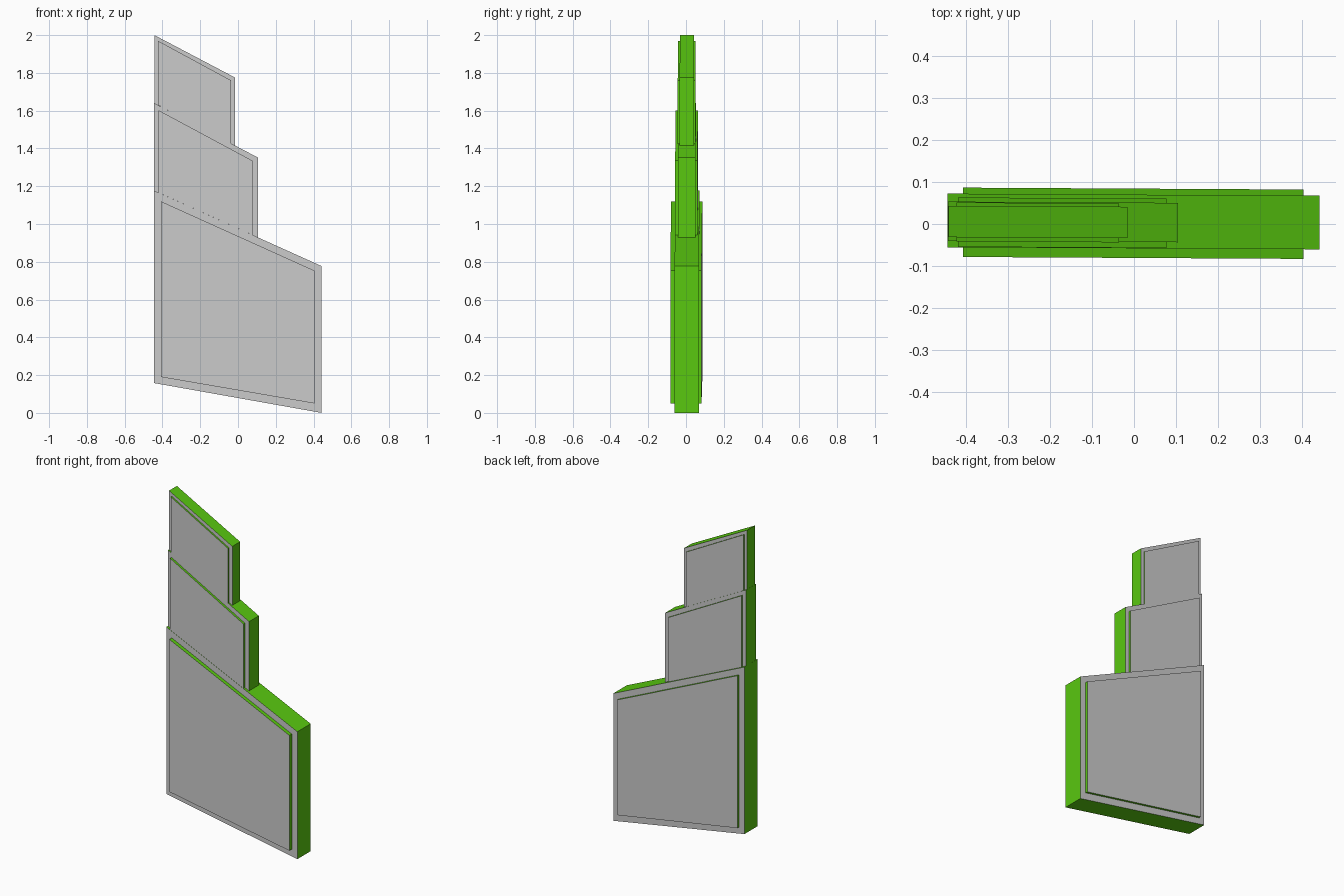
import bpy, bmesh

if "Cube" in bpy.data.objects:
    bpy.data.objects.remove(bpy.data.objects["Cube"])

green = bpy.data.materials.new("green_edge")
green.diffuse_color = (0.1, 0.58, 0.005, 1)
green.use_nodes = True
green.node_tree.nodes["Principled BSDF"].inputs["Base Color"].default_value = green.diffuse_color

SKEW = -0.0056  # slight turn of the whole sign about z


def make_tier(name, slab, panel, slab_y, panel_y):
    """Slab with a raised panel front and back: grey faces, green edges."""
    bm = bmesh.new()
    layers = [(panel, panel_y[0]), (panel, slab_y[0]), (slab, slab_y[0]),
              (slab, slab_y[1]), (panel, slab_y[1]), (panel, panel_y[1])]
    rings = [[bm.verts.new((x, y + SKEW * x, z)) for x, z in outline]
             for outline, y in layers]
    for band, (a, b) in enumerate(zip(rings, rings[1:])):
        for i in range(4):
            j = (i + 1) % 4
            f = bm.faces.new((a[i], a[j], b[j], b[i]))
            f.material_index = 1 if band % 2 == 0 else 0
    bm.faces.new(rings[0])
    bm.faces.new(rings[-1])
    bmesh.ops.recalc_face_normals(bm, faces=bm.faces[:])
    mesh = bpy.data.meshes.new(name)
    bm.to_mesh(mesh)
    bm.free()
    mesh.materials.append(None)
    mesh.materials.append(green)
    obj = bpy.data.objects.new(name, mesh)
    bpy.context.collection.objects.link(obj)


# Outlines run bottom left, bottom right, top right, top left in (x, z)
make_tier("lower_tier",
          [(-0.445, 0.158), (0.443, 0.0), (0.443, 0.777), (-0.445, 1.177)],
          [(-0.408, 0.19), (0.405, 0.05), (0.405, 0.753), (-0.408, 1.12)],
          (-0.058, 0.070), (-0.081, 0.0845))

# Upper tiers are tucked slightly into the tier below
make_tier("middle_tier",
          [(-0.444, 1.14), (0.105, 0.90), (0.105, 1.352), (-0.444, 1.64)],
          [(-0.42, 1.166), (0.077, 0.942), (0.077, 1.335), (-0.42, 1.602)],
          (-0.043, 0.051), (-0.057, 0.061))

make_tier("upper_tier",
          [(-0.443, 1.61), (-0.015, 1.385), (-0.015, 1.775), (-0.443, 2.0)],
          [(-0.424, 1.63), (-0.036, 1.424), (-0.036, 1.76), (-0.424, 1.97)],
          (-0.034, 0.041), (-0.044, 0.049))
